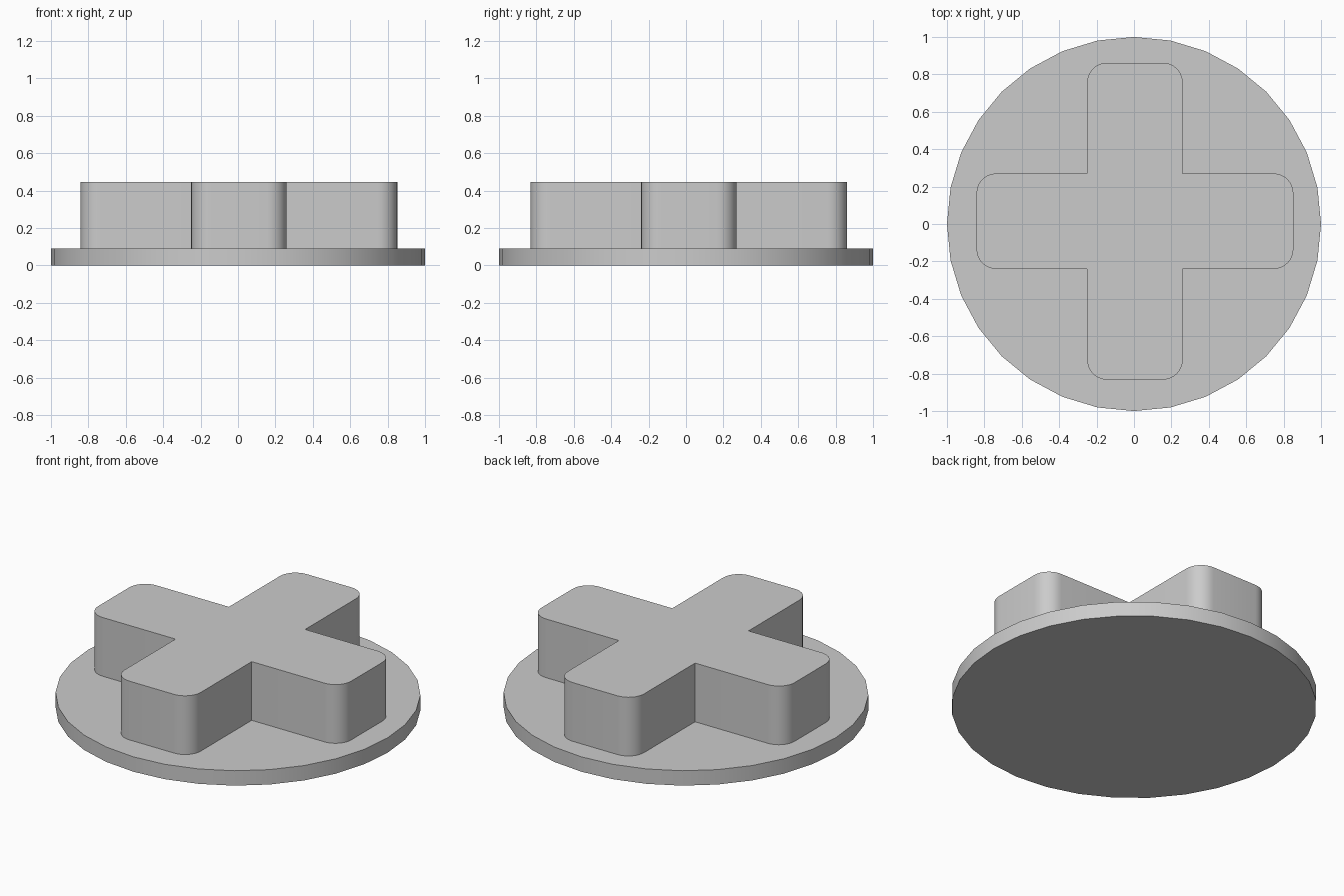
import bpy, bmesh
from math import sin, cos, pi, radians

cube = bpy.data.objects.get("Cube")
if cube:
    bpy.data.objects.remove(cube, do_unlink=True)

GREY = (0.6, 0.6, 0.6, 1.0)
grey = bpy.data.materials.new("plain grey")
grey.use_nodes = True
grey.diffuse_color = GREY
grey.node_tree.nodes["Principled BSDF"].inputs["Base Color"].default_value = GREY


def extrude_outline(name, outline, bottom, top):
    """Solid prism from a counter-clockwise outline, smooth around its sides."""
    bm = bmesh.new()
    base = bm.faces.new([bm.verts.new((x, y, bottom)) for x, y in outline])
    result = bmesh.ops.extrude_face_region(bm, geom=[base], use_keep_orig=True)
    verts = [v for v in result["geom"] if isinstance(v, bmesh.types.BMVert)]
    bmesh.ops.translate(bm, verts=verts, vec=(0, 0, top - bottom))
    bmesh.ops.recalc_face_normals(bm, faces=bm.faces)
    mesh = bpy.data.meshes.new(name)
    bm.to_mesh(mesh)
    bm.free()
    mesh.materials.append(grey)
    obj = bpy.data.objects.new(name, mesh)
    bpy.context.collection.objects.link(obj)
    bpy.ops.object.select_all(action="DESELECT")
    obj.select_set(True)
    bpy.context.view_layer.objects.active = obj
    bpy.ops.object.shade_smooth_by_angle(angle=radians(30))
    return obj


# Round base plate
SIDES = 32
disc = [(cos(2 * pi * i / SIDES), sin(2 * pi * i / SIDES)) for i in range(SIDES)]
extrude_outline("base_disc", disc, 0, 0.09)

# Raised cross: one arm with rounded tips, turned four times
REACH, HALF, RADIUS, STEPS = 0.847, 0.255, 0.105, 8
arm = []
for side, start in ((-1, -pi / 2), (1, 0)):
    for i in range(STEPS + 1):
        a = start + pi / 2 * i / STEPS
        arm.append((REACH - RADIUS + RADIUS * cos(a),
                    side * (HALF - RADIUS) + RADIUS * sin(a)))
arm.append((HALF, HALF))  # inner corner shared with the next arm
cross = []
for turn in range(4):
    c, s = round(cos(turn * pi / 2)), round(sin(turn * pi / 2))
    cross += [(0.005 + c * x - s * y, 0.015 + s * x + c * y) for x, y in arm]
extrude_outline("raised_cross", cross, 0.09, 0.445)
